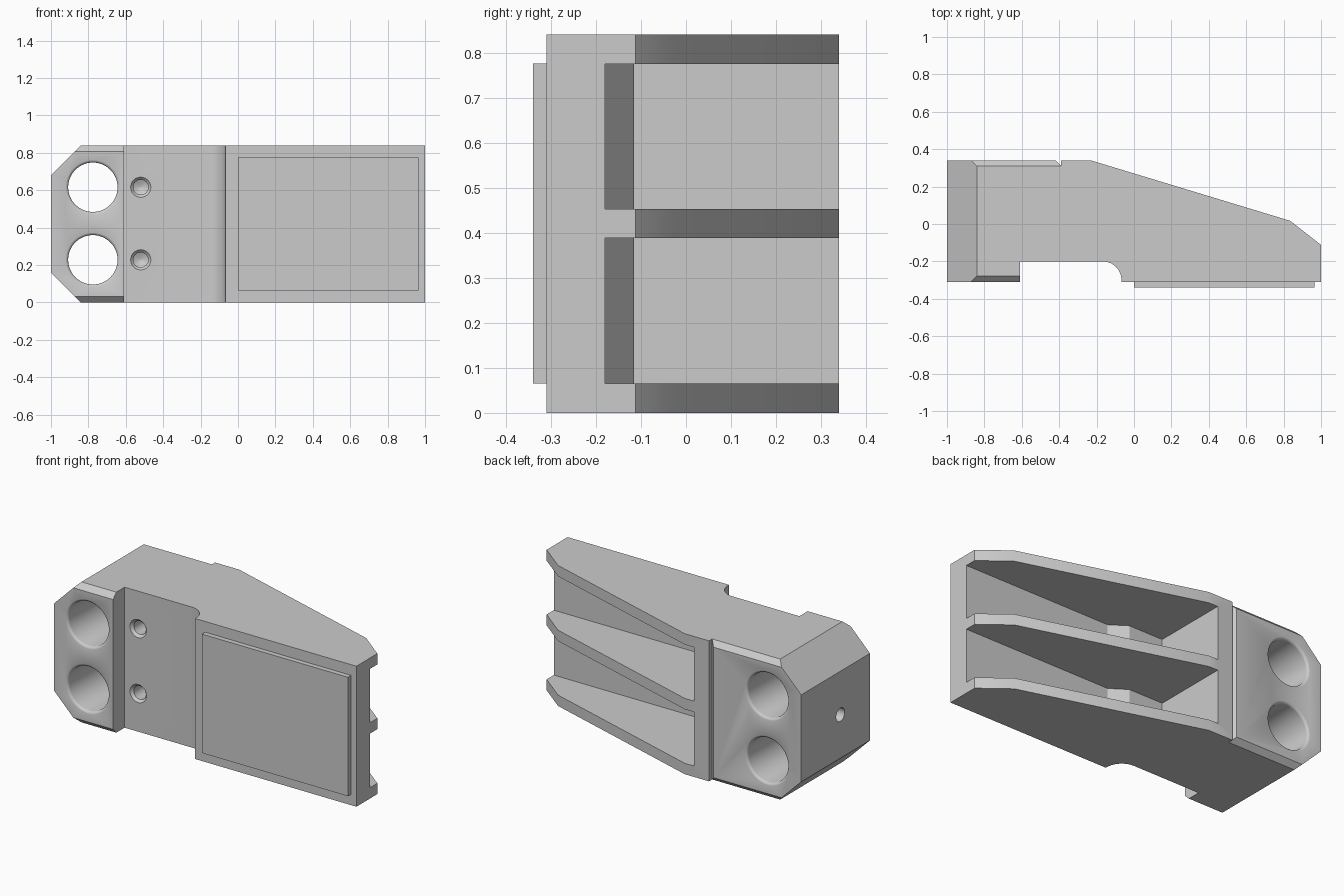
import bpy, bmesh, math

if "Cube" in bpy.data.objects:
    bpy.data.objects.remove(bpy.data.objects["Cube"])

# axis -> placement of (profile a, profile b, distance along axis)
PLACE = {'x': lambda a, b, c: (c, a, b),
         'y': lambda a, b, c: (a, c, b),
         'z': lambda a, b, c: (a, b, c)}


def finish(bm, name):
    bmesh.ops.recalc_face_normals(bm, faces=bm.faces)
    me = bpy.data.meshes.new(name)
    bm.to_mesh(me)
    bm.free()
    ob = bpy.data.objects.new(name, me)
    bpy.context.collection.objects.link(ob)
    return ob


def skin(bm, rings):
    for r0, r1 in zip(rings, rings[1:]):
        n = len(r0)
        for i in range(n):
            j = (i + 1) % n
            bm.faces.new((r0[i], r0[j], r1[j], r1[i]))
    bm.faces.new(rings[0])
    bm.faces.new(rings[-1])


def prism(name, pts, axis, lo, hi):
    bm = bmesh.new()
    skin(bm, [[bm.verts.new(PLACE[axis](a, b, c)) for a, b in pts] for c in (lo, hi)])
    return finish(bm, name)


def lathe(name, profile, axis, ca, cb, n=48):
    bm = bmesh.new()
    skin(bm, [[bm.verts.new(PLACE[axis](ca + r * math.cos(2 * math.pi * i / n),
                                        cb + r * math.sin(2 * math.pi * i / n), t))
               for i in range(n)] for r, t in profile])
    return finish(bm, name)


def cut(target, cutter):
    cutter.hide_render = True
    mod = target.modifiers.new("cut", 'BOOLEAN')
    mod.operation, mod.solver, mod.object = 'DIFFERENCE', 'EXACT', cutter
    bpy.context.view_layer.objects.active = target
    bpy.ops.object.modifier_apply(modifier=mod.name)
    bpy.data.objects.remove(cutter)


H, F, B = 0.84, -0.31, 0.34   # height, front plane, back plane

# main body: plan outline with filleted front recess and grooved back
arc = [(-0.167 + 0.1 * math.sin(a), -0.3 + 0.1 * math.cos(a))
       for a in (math.pi / 2 * i / 10 for i in range(11))]
outline = [(-1, F), (-0.61, F), (-0.61, -0.2)] + arc + [
    (-0.067, F), (1, F), (1, -0.112), (0.835, 0.017), (-0.23, B),
    (-0.39, B), (-0.39, 0.31), (-0.42, B), (-1, B)]
body = prism("clamp_body", outline, 'z', 0, H)

# pockets between the three ribs
pocket = [(-0.29, 0.5), (-0.29, -0.115), (-0.065, -0.115), (0.03, -0.18),
          (1.1, -0.18), (1.1, 0.5)]
for lo, hi in ((0.065, 0.388), (0.453, 0.775)):
    cut(body, prism("pocket_cutter", pocket, 'z', lo, hi))

# corner cuts and long-edge chamfers on the left block, bottom and top
for flip in (False, True):
    fz = lambda pts: [(a, H - b if flip else b) for a, b in pts]
    cut(body, prism("corner_cutter", fz([(-1.1, 0.26), (-0.74, -0.1), (-1.1, -0.1)]), 'y', -0.5, 0.5))
    cut(body, prism("front_chamfer", fz([(F - 0.1, 0.132), (F + 0.132, -0.1), (F - 0.1, -0.1)]), 'x', -1.1, -0.61))
    cut(body, prism("back_chamfer", fz([(B + 0.1, 0.13), (B - 0.13, -0.1), (B + 0.1, -0.1)]), 'x', -1.1, -0.39))

# large through holes with rounded rims, and countersunk screw holes
R, f = 0.132, 0.015
angles = [math.radians(a) for a in (75, 50, 25, 0)]
rim = [(R + f - f * math.cos(a), f - f * math.sin(a)) for a in angles]
big = [(R + f, F - 0.1), (R + f, F - 0.001)] + [(r, F + d) for r, d in rim]
big += [(r, B - d) for r, d in reversed(rim)] + [(R + f, B + 0.001), (R + f, B + 0.1)]
screw = [(0.058, -0.25), (0.057, -0.203), (0.04, -0.185), (0.04, -0.02), (0.002, 0.0)]
for z in (0.228, 0.616):
    cut(body, lathe("bore_cutter", big, 'y', -0.776, z, 64))
    cut(body, lathe("screw_cutter", screw, 'y', -0.52, z, 32))

# blind hole in the left end
cut(body, lathe("end_hole_cutter", [(0.04, -1.1), (0.04, -0.68), (0.002, -0.66)],
                'x', -0.03, 0.42, 32))

# raised pad on the front face
pad = prism("front_pad", [(0, 0.065), (0.965, 0.065), (0.965, 0.776), (0, 0.776)],
            'y', -0.34, F + 0.01)

bpy.ops.object.select_all(action='DESELECT')
body.select_set(True)
bpy.context.view_layer.objects.active = body
bpy.ops.object.shade_smooth_by_angle(angle=math.radians(28))
